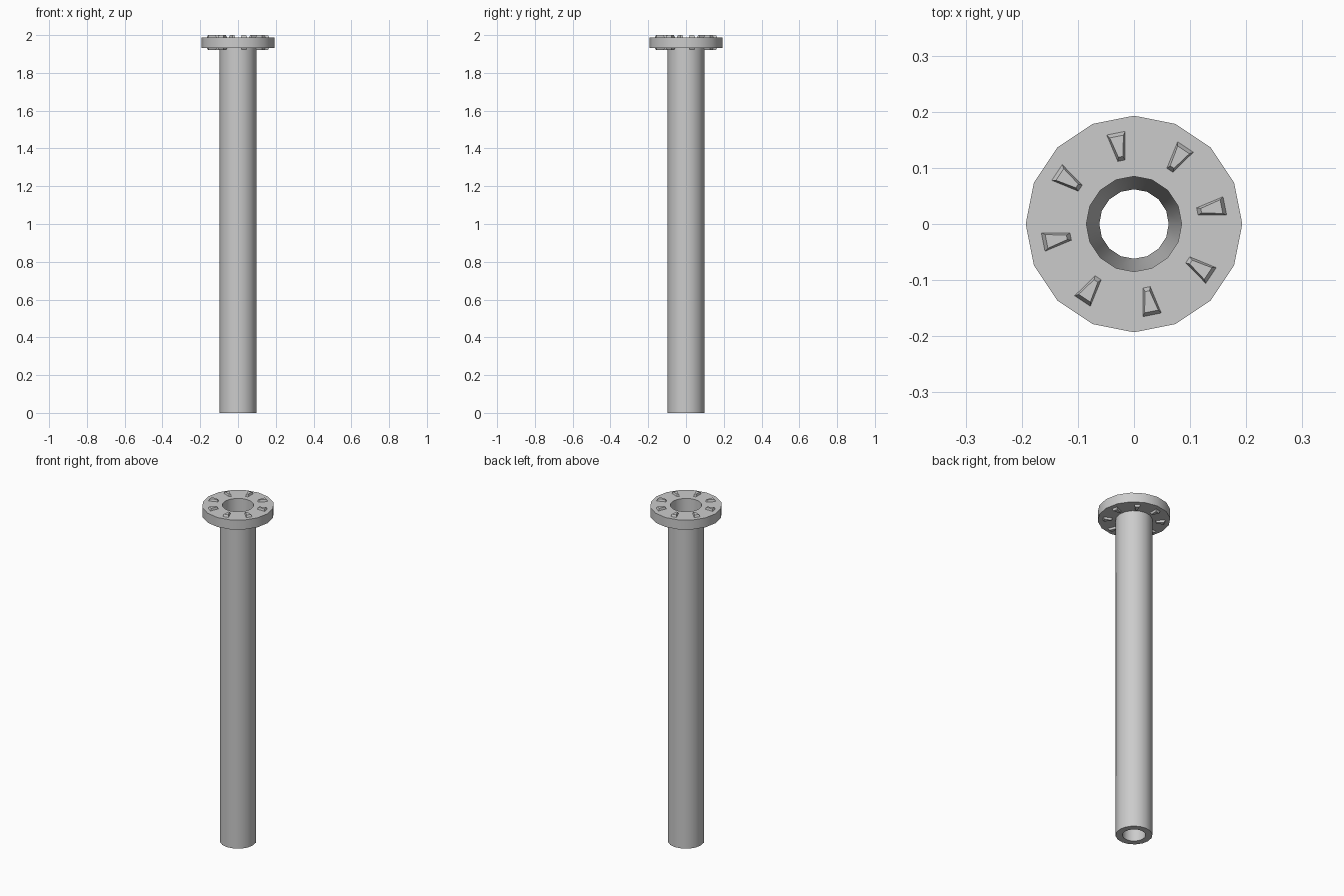
import bpy, bmesh
from math import cos, sin, pi, radians

if "Cube" in bpy.data.objects:
    bpy.data.objects.remove(bpy.data.objects["Cube"])

SIDES = 16


def finish(name, bm):
    bmesh.ops.recalc_face_normals(bm, faces=bm.faces)
    mesh = bpy.data.meshes.new(name)
    bm.to_mesh(mesh)
    bm.free()
    obj = bpy.data.objects.new(name, mesh)
    bpy.context.collection.objects.link(obj)
    return obj


def lathe(name, profile):
    """Closed (radius, z) profile turned around the z axis."""
    bm = bmesh.new()
    rings = [[bm.verts.new((r * cos(2 * pi * i / SIDES), r * sin(2 * pi * i / SIDES), z))
              for i in range(SIDES)] for r, z in profile]
    for a, b in zip(rings, rings[1:] + rings[:1]):
        for i in range(SIDES):
            j = (i + 1) % SIDES
            bm.faces.new((a[i], a[j], b[j], b[i]))
    return finish(name, bm)


def bolt(name, angle, z_base, z_tip):
    """Wedge-shaped bolt head with sloped sides, pointing to the axis."""
    base = [(0.114, -0.007), (0.166, -0.0175), (0.166, 0.0175), (0.114, 0.007)]
    tip = [(0.122, -0.004), (0.159, -0.0125), (0.159, 0.0125), (0.122, 0.004)]
    bm = bmesh.new()
    c, s = cos(angle), sin(angle)
    low, high = [[bm.verts.new((x * c - y * s, x * s + y * c, z)) for x, y in pts]
                 for pts, z in ((base, z_base), (tip, z_tip))]
    bm.faces.new(low)
    bm.faces.new(high)
    for i in range(4):
        j = (i + 1) % 4
        bm.faces.new((low[i], low[j], high[j], high[i]))
    return finish(name, bm)


# Flanged pipe: straight outside, bore widening towards the top
pipe = lathe("flanged_pipe", [(0.062, 0), (0.098, 0), (0.098, 1.932),
                              (0.193, 1.932), (0.193, 1.988), (0.085, 1.988)])
bpy.context.view_layer.objects.active = pipe
pipe.select_set(True)
bpy.ops.object.shade_smooth_by_angle(angle=radians(30))

# Eight bolts, with heads on both faces of the flange
for k in range(8):
    a = radians(11.25 + 45 * k)
    bolt(f"bolt_top_{k + 1}", a, 1.986, 2.0)
    bolt(f"bolt_bottom_{k + 1}", a, 1.934, 1.92)
